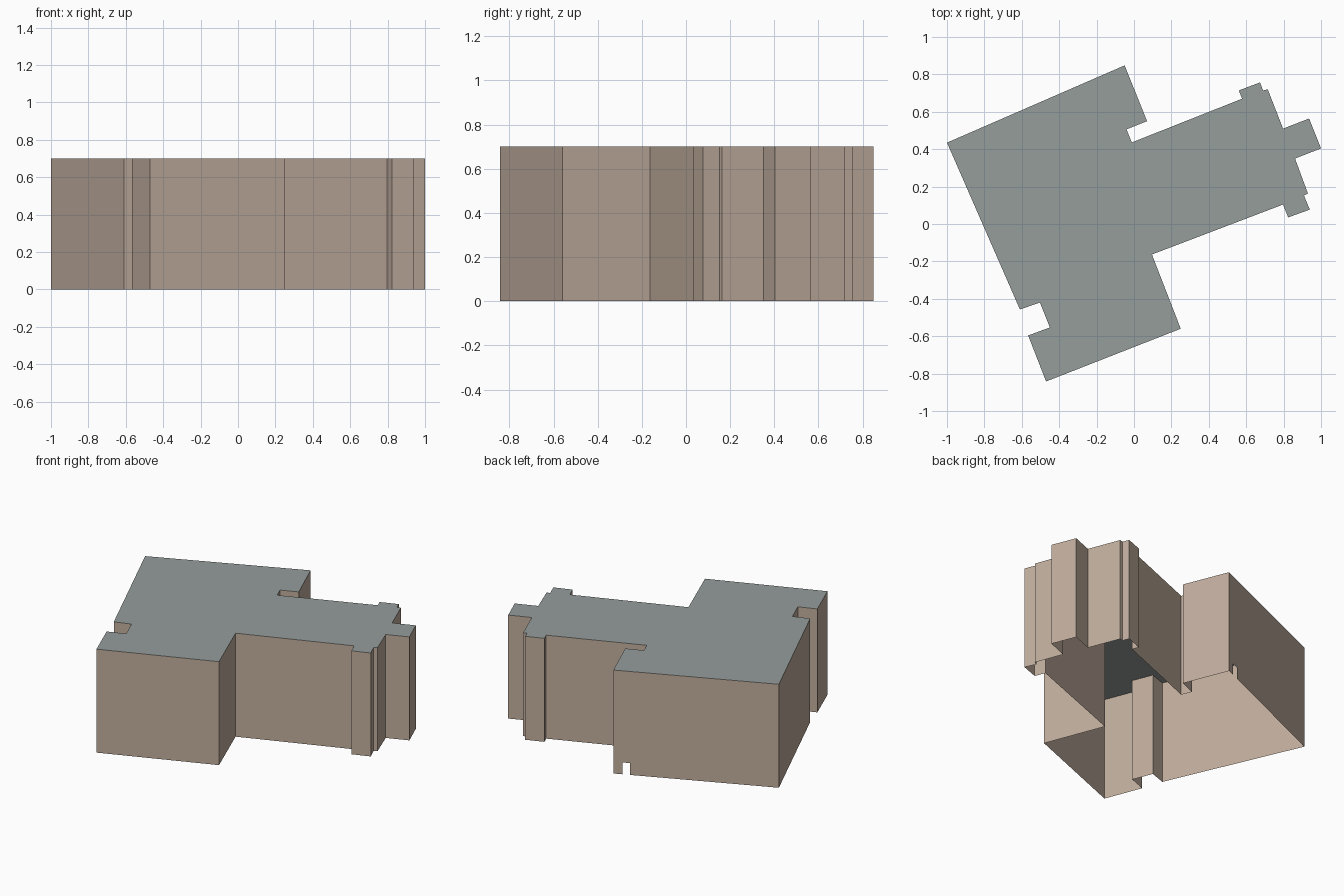
import bpy
import bmesh
from mathutils import Vector

default_cube = bpy.data.objects.get("Cube")
if default_cube:
    bpy.data.objects.remove(default_cube, do_unlink=True)

HEIGHT = 0.7
NOTCH_HEIGHT = 0.08
NOTCH_SPAN = (0.898, 0.946)   # fractions along the back wall

# Footprint, clockwise from the back right corner of the main block
FOOTPRINT = [
    # back wall and rear step
    (-1, .435), (-.05, .848), (.07, .55), (-.04, .506), (-.012, .436),
    # side wing with its small end bays
    (.578, .67), (.56, .714), (.674, .757), (.69, .714), (.715, .72),
    (.797, .51), (.936, .564), (1, .404), (.861, .35), (.93, .163),
    (.909, .152), (.94, .077), (.824, .035), (.797, .104), (.096, -.163),
    # front block and recess
    (.25, -.56), (-.47, -.842), (-.566, -.596), (-.45, -.553),
    (-.503, -.42), (-.61, -.457),
]


def make_material(name, colour):
    material = bpy.data.materials.new(name)
    material.use_nodes = True
    material.diffuse_color = (*colour, 1)
    shader = next(n for n in material.node_tree.nodes if n.type == "BSDF_PRINCIPLED")
    shader.inputs["Base Color"].default_value = (*colour, 1)
    shader.inputs["Roughness"].default_value = 0.9
    return material


def make_object(name, bm, material):
    mesh = bpy.data.meshes.new(name)
    bm.to_mesh(mesh)
    bm.free()
    mesh.materials.append(material)
    obj = bpy.data.objects.new(name, mesh)
    bpy.context.collection.objects.link(obj)
    return obj


def at_height(point, z):
    return Vector((point[0], point[1], z))


# Flat roof slab surface
roof = bmesh.new()
roof.faces.new([roof.verts.new(at_height(p, HEIGHT)) for p in reversed(FOOTPRINT)])
make_object("flat_roof", roof, make_material("slate grey", (0.30, 0.34, 0.33)))

# Outer walls, open underneath
walls = bmesh.new()
bottom = [walls.verts.new(at_height(p, 0)) for p in FOOTPRINT]
top = [walls.verts.new(at_height(p, HEIGHT)) for p in FOOTPRINT]
for i, start in enumerate(FOOTPRINT):
    j = (i + 1) % len(FOOTPRINT)
    outline = [bottom[j], bottom[i], top[i], top[j]]
    if i == 0:
        # small opening at the foot of the back wall
        a, b = at_height(start, 0), at_height(FOOTPRINT[j], 0)
        near, far = (a.lerp(b, t) for t in NOTCH_SPAN)
        lift = Vector((0, 0, NOTCH_HEIGHT))
        opening = [walls.verts.new(p) for p in (far, far + lift, near + lift, near)]
        outline[1:1] = opening
    walls.faces.new(outline)
make_object("outer_walls", walls, make_material("warm beige", (0.53, 0.42, 0.34)))
